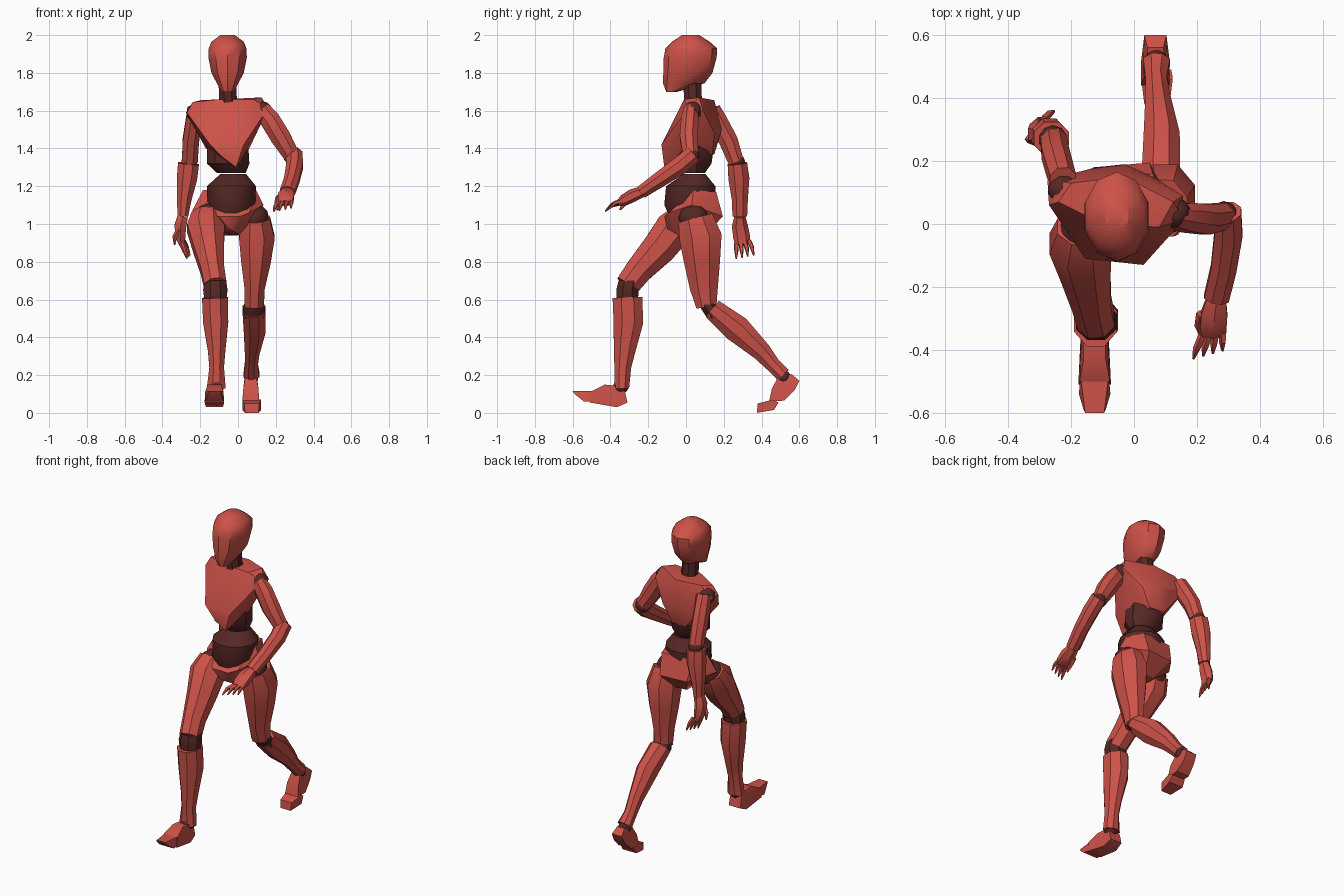
import bpy, bmesh, math
from mathutils import Vector


def material(name, rgb):
    m = bpy.data.materials.new(name)
    m.diffuse_color = (*rgb, 1)
    return m


RED = material("red_shell", (0.61, 0.084, 0.065))
DARK = material("dark_joint", (0.09, 0.021, 0.018))


def finish(name, bm, mat):
    bmesh.ops.recalc_face_normals(bm, faces=bm.faces)
    me = bpy.data.meshes.new(name)
    bm.to_mesh(me)
    bm.free()
    me.materials.append(mat)
    ob = bpy.data.objects.new(name, me)
    bpy.context.collection.objects.link(ob)
    bpy.ops.object.select_all(action='DESELECT')
    ob.select_set(True)
    bpy.context.view_layer.objects.active = ob
    bpy.ops.object.shade_smooth_by_angle(angle=math.radians(35))


def loft(name, rings, mat=RED, n=8, axis=None):
    """rings: (x, y, z, half width, half depth) along a limb; axis fixes ring planes."""
    bm = bmesh.new()
    c = [Vector(r[:3]) for r in rings]
    loops = []
    for i, r in enumerate(rings):
        t = Vector(axis) if axis else (c[min(i + 1, len(c) - 1)] - c[max(i - 1, 0)]).normalized()
        u = Vector((1, 0, 0))
        u = (u - t * u.dot(t)).normalized()
        v = t.cross(u)
        loops.append([bm.verts.new(c[i] + u * r[3] * math.cos(a) + v * r[4] * math.sin(a))
                      for a in ((k + 0.5) * math.tau / n for k in range(n))])
    for a, b in zip(loops, loops[1:]):
        for k in range(n):
            bm.faces.new((a[k], a[(k + 1) % n], b[(k + 1) % n], b[k]))
    bm.faces.new(loops[0])
    bm.faces.new(loops[-1])
    finish(name, bm, mat)


def hull(name, pts, mat=RED):
    bm = bmesh.new()
    for p in pts:
        bm.verts.new(p)
    res = bmesh.ops.convex_hull(bm, input=bm.verts)
    junk = [g for g in res["geom_interior"] if isinstance(g, bmesh.types.BMVert)]
    bmesh.ops.delete(bm, geom=junk, context='VERTS')
    finish(name, bm, mat)


def foot(name, profile, x0, x1):
    """Side profile of (y, z, inset) spanned between two x values."""
    hull(name, [(x, y, z) for y, z, s in profile for x in (x0 + s, x1 - s)])


def ball(name, c, r):
    bm = bmesh.new()
    bmesh.ops.create_icosphere(bm, subdivisions=2, radius=r)
    bmesh.ops.translate(bm, verts=bm.verts, vec=c)
    finish(name, bm, DARK)


def fingers(side, start, knuckle, tip, spread):
    """Four thin bent fingers fanned along the spread direction."""
    for i in range(4):
        off = Vector(spread) * (i - 1.5)
        p, q, r = Vector(start) + off, Vector(knuckle) + off * 1.25, Vector(tip) + off * 1.4
        loft(f"{side}_finger_{i + 1}", [(*p, .013, .013), (*q, .012, .012), (*r, .004, .004)], n=5)


Z = (0, 0, 1)

# Head and neck
loft("head", [(-.055, -.075, 1.70, .035, .03), (-.055, -.012, 1.745, .06, .11),
              (-.055, .01, 1.80, .09, .13), (-.055, .022, 1.88, .107, .14),
              (-.055, .028, 1.93, .105, .137), (-.055, .025, 1.965, .09, .1),
              (-.055, .025, 2.0, .04, .045)], n=10, axis=Z)
loft("neck", [(-.05, .04, 1.63, .055, .055), (-.055, .035, 1.69, .05, .05),
              (-.055, .03, 1.77, .052, .055)], DARK, axis=Z)

# Chest shell, turned slightly, with a pointed lower front
hull("chest", [(-.24, .07, 1.645), (-.2, .13, 1.655), (-.03, .15, 1.655), (.125, .07, 1.67),
               (-.1, 0, 1.66), (.08, -.01, 1.66), (-.275, .14, 1.59), (-.27, .06, 1.59),
               (.155, .09, 1.6), (.16, .015, 1.615), (-.155, -.11, 1.43), (.03, -.13, 1.42),
               (.08, 0, 1.46), (-.03, .19, 1.5), (-.12, .18, 1.5), (.06, .15, 1.48),
               (-.17, .05, 1.40), (.06, .03, 1.40), (-.1, .15, 1.37), (0, .14, 1.37),
               (-.01, -.115, 1.30), (-.09, -.115, 1.36)])
loft("ribs", [(-.035, .03, 1.27, .08, .07), (-.052, .025, 1.32, .118, .11),
              (-.055, .03, 1.42, .115, .12)], DARK, n=10, axis=Z)

# Abdomen and hips
loft("abdomen", [(-.025, .045, 1.265, .07, .06), (-.035, .025, 1.2, .135, .135),
                 (-.035, .02, 1.1, .13, .14), (-.04, .03, .98, .08, .09)], DARK, n=12, axis=Z)
hull("pelvis", [(-.15, .14, 1.17), (.06, .16, 1.17), (-.185, .05, 1.18), (.095, .04, 1.18),
                (-.24, .03, 1.075), (.135, .03, 1.1), (-.15, -.08, 1.05), (.06, -.09, 1.06),
                (-.1, -.115, 1.04), (.01, -.115, 1.04), (-.13, .18, 1.04), (.05, .195, 1.04),
                (-.085, -.05, .955), (.01, -.05, .945), (-.07, .09, .94), (0, .1, .94),
                (-.05, -.1, .975)])

# Legs: forward leg on -x, trailing leg on +x
loft("forward_thigh", [(-.165, -.01, 1.05, .085, .075), (-.17, -.06, .98, .107, .108),
                       (-.155, -.14, .875, .088, .098), (-.135, -.25, .755, .067, .078),
                       (-.12, -.31, .675, .064, .07)])
loft("trailing_thigh", [(.095, .05, 1.03, .08, .1), (.1, .077, .93, .102, .122),
                        (.095, .085, .8, .085, .103), (.088, .095, .66, .058, .08),
                        (.085, .108, .56, .056, .058)])
loft("forward_shin", [(-.122, -.31, .61, .074, .085), (-.118, -.305, .48, .072, .085),
                      (-.113, -.325, .33, .05, .062), (-.113, -.335, .24, .042, .048),
                      (-.115, -.34, .13, .054, .042)])
loft("trailing_shin", [(.085, .14, .55, .066, .06), (.088, .27, .445, .062, .078),
                       (.075, .4, .325, .042, .055), (.07, .46, .255, .037, .043),
                       (.072, .515, .2, .046, .042)])
loft("forward_knee", [(-.12, -.3, .70, .062, .062), (-.12, -.31, .65, .07, .064),
                      (-.12, -.31, .59, .062, .06)], DARK, axis=Z)
loft("trailing_knee", [(.085, .11, .58, .055, .05), (.085, .135, .545, .066, .056),
                       (.085, .16, .5, .055, .05)], DARK, axis=Z)
ball("forward_hip_joint", (-.16, -.02, 1.03), .08)
ball("trailing_hip_joint", (.085, .04, 1.03), .08)

# Feet: heel strike in front, push off behind
foot("forward_foot", [(-.31, .055, .02), (-.365, .03, .015), (-.33, .14, .025), (-.43, .15, .025),
                      (-.5, .115, .012), (-.51, .055, .008), (-.32, .1, .02)], -.185, -.065)
foot("forward_toes", [(-.48, .06, .01), (-.48, .115, .01), (-.54, .06, .005), (-.59, .1, .02),
                      (-.6, .115, .025)], -.18, -.07)
foot("trailing_foot", [(.6, .17, .015), (.56, .205, .025), (.485, .185, .02), (.455, .13, .01),
                       (.44, .06, .005), (.52, .065, .005), (.575, .12, .012)], .018, .118)
foot("trailing_toes", [(.375, 0, .02), (.38, .05, .015), (.46, .07, .005), (.465, .015, .005),
                       (.49, .055, .01)], .018, .128)
ball("forward_ankle", (-.115, -.345, .14), .042)
ball("trailing_ankle", (.07, .515, .19), .04)

# Arms: -x arm swings back, +x arm swings forward
loft("back_upper_arm", [(-.225, .14, 1.61, .045, .045), (-.235, .17, 1.54, .046, .056),
                        (-.25, .225, 1.44, .047, .054), (-.255, .265, 1.33, .045, .045)])
loft("back_forearm", [(-.262, .272, 1.32, .06, .056), (-.27, .28, 1.24, .058, .06),
                      (-.285, .285, 1.13, .042, .046), (-.292, .285, 1.04, .03, .042)])
loft("front_upper_arm", [(.125, .025, 1.605, .05, .04), (.17, .02, 1.55, .057, .05),
                         (.225, .015, 1.46, .058, .052), (.285, .025, 1.36, .045, .045)])
loft("front_forearm", [(.297, .04, 1.37, .047, .05), (.3, -.03, 1.31, .048, .052),
                       (.285, -.14, 1.235, .044, .045), (.262, -.235, 1.17, .043, .037)])
ball("back_elbow", (-.257, .268, 1.33), .045)
ball("front_elbow", (.285, .028, 1.36), .045)
ball("back_shoulder", (-.225, .11, 1.59), .05)
ball("front_shoulder", (.13, .035, 1.6), .05)

# Hands
loft("back_palm", [(-.292, .285, 1.04, .032, .03), (-.305, .285, .99, .036, .042),
                   (-.305, .295, .93, .03, .045), (-.295, .3, .89, .018, .04)], n=6)
fingers("back", (-.293, .3, .905), (-.278, .308, .87), (-.262, .312, .825), (.004, .022, .004))
loft("back_thumb", [(-.31, .265, .97, .018, .018), (-.335, .27, .93, .013, .013),
                    (-.335, .275, .89, .005, .005)], n=5)
loft("front_palm", [(.262, -.235, 1.17, .035, .03), (.255, -.285, 1.15, .048, .035),
                    (.252, -.33, 1.125, .048, .03), (.25, -.355, 1.11, .04, .018)], n=6)
fingers("front", (.25, -.345, 1.115), (.24, -.385, 1.105), (.235, -.415, 1.075), (.022, .006, .004))
loft("front_thumb", [(.215, -.285, 1.14, .018, .018), (.205, -.325, 1.11, .013, .013),
                     (.21, -.35, 1.075, .005, .005)], n=5)
